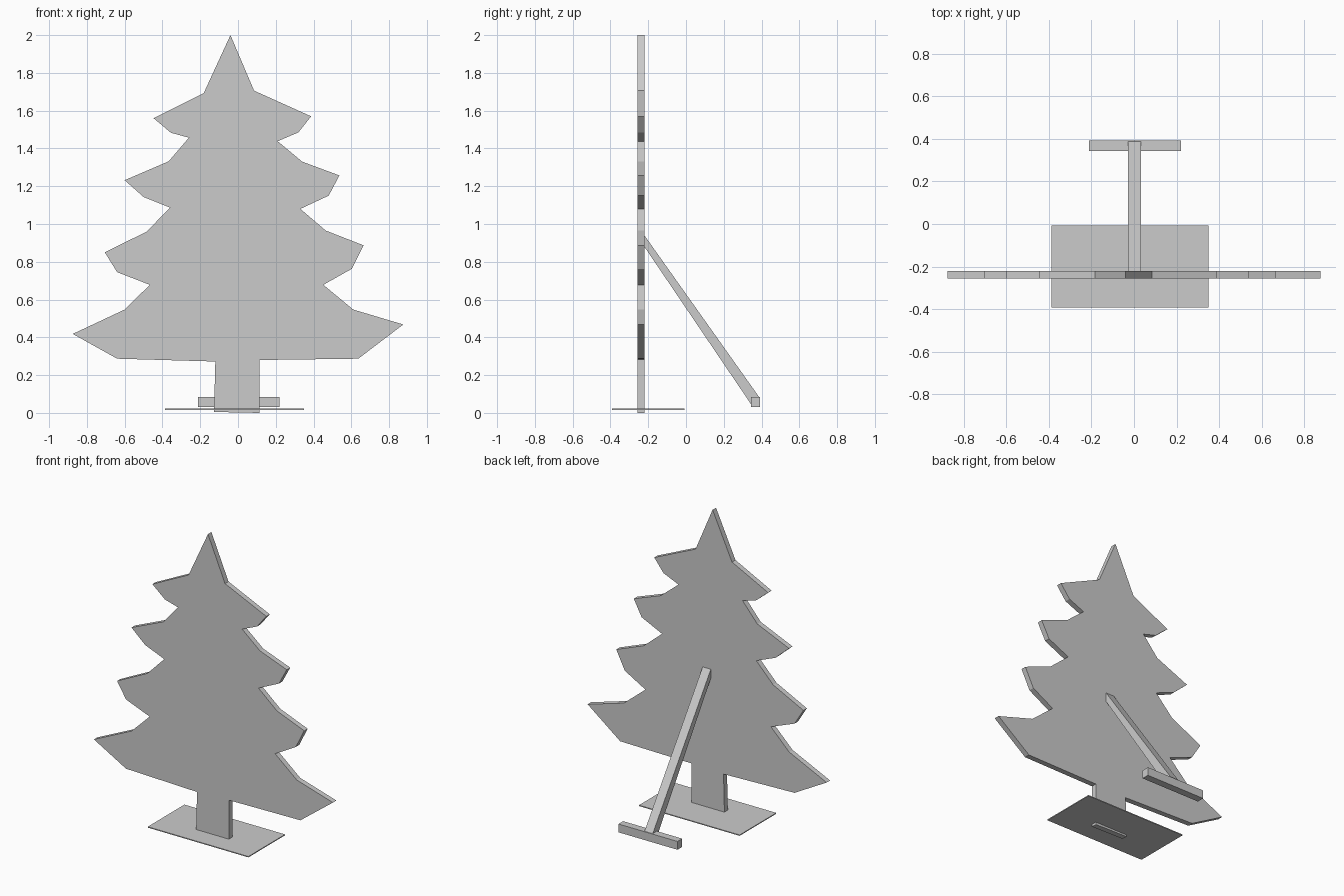
import bpy, bmesh
from mathutils import Vector


def prism(name, points, offset):
    """Extrude a flat outline along the offset vector into a closed solid."""
    bm = bmesh.new()
    face = bm.faces.new([bm.verts.new(p) for p in points])
    ext = bmesh.ops.extrude_face_region(bm, geom=[face], use_keep_orig=True)
    verts = [g for g in ext["geom"] if isinstance(g, bmesh.types.BMVert)]
    bmesh.ops.translate(bm, verts=verts, vec=Vector(offset))
    bmesh.ops.recalc_face_normals(bm, faces=bm.faces)
    mesh = bpy.data.meshes.new(name)
    bm.to_mesh(mesh)
    bm.free()
    obj = bpy.data.objects.new(name, mesh)
    bpy.context.collection.objects.link(obj)
    return obj


def box(name, x0, x1, y0, y1, z0, z1):
    return prism(name, [(x0, y0, z0), (x1, y0, z0), (x1, y1, z0), (x0, y1, z0)],
                 (0, 0, z1 - z0))


# Tree board: slightly uneven, hand-cut outline, clockwise from the tip
right_side = [
    (-0.04, 2.0), (0.085, 1.706), (0.387, 1.57), (0.32, 1.485), (0.21, 1.438),
    (0.34, 1.33), (0.537, 1.257), (0.48, 1.15), (0.33, 1.08), (0.465, 0.965),
    (0.665, 0.887), (0.603, 0.763), (0.452, 0.678), (0.61, 0.547),
    (0.875, 0.468), (0.637, 0.287), (0.113, 0.28), (0.113, 0.0)]
left_side = [
    (-0.127, 0.005), (-0.12, 0.272), (-0.64, 0.287), (-0.875, 0.418),
    (-0.60, 0.547), (-0.467, 0.678), (-0.64, 0.745), (-0.705, 0.85),
    (-0.483, 0.96), (-0.36, 1.087), (-0.50, 1.143), (-0.60, 1.232),
    (-0.367, 1.332), (-0.26, 1.457), (-0.355, 1.483), (-0.447, 1.56),
    (-0.182, 1.692)]
prism("tree_board", [(x, -0.257, z) for x, z in right_side + left_side],
      (0, 0.036, 0))

# Thin base plate around the trunk
box("base_plate", -0.387, 0.35, -0.391, -0.008, 0.016, 0.022)

# Sloping back brace, from the board down to its foot
brace = [(-0.224, 0.945), (0.39, 0.08), (0.345, 0.045), (-0.224, 0.885)]
prism("back_brace", [(-0.027, y, z) for y, z in brace], (0.06, 0, 0))

# Cross bar under the brace
box("brace_foot", -0.212, 0.22, 0.343, 0.392, 0.03, 0.085)
